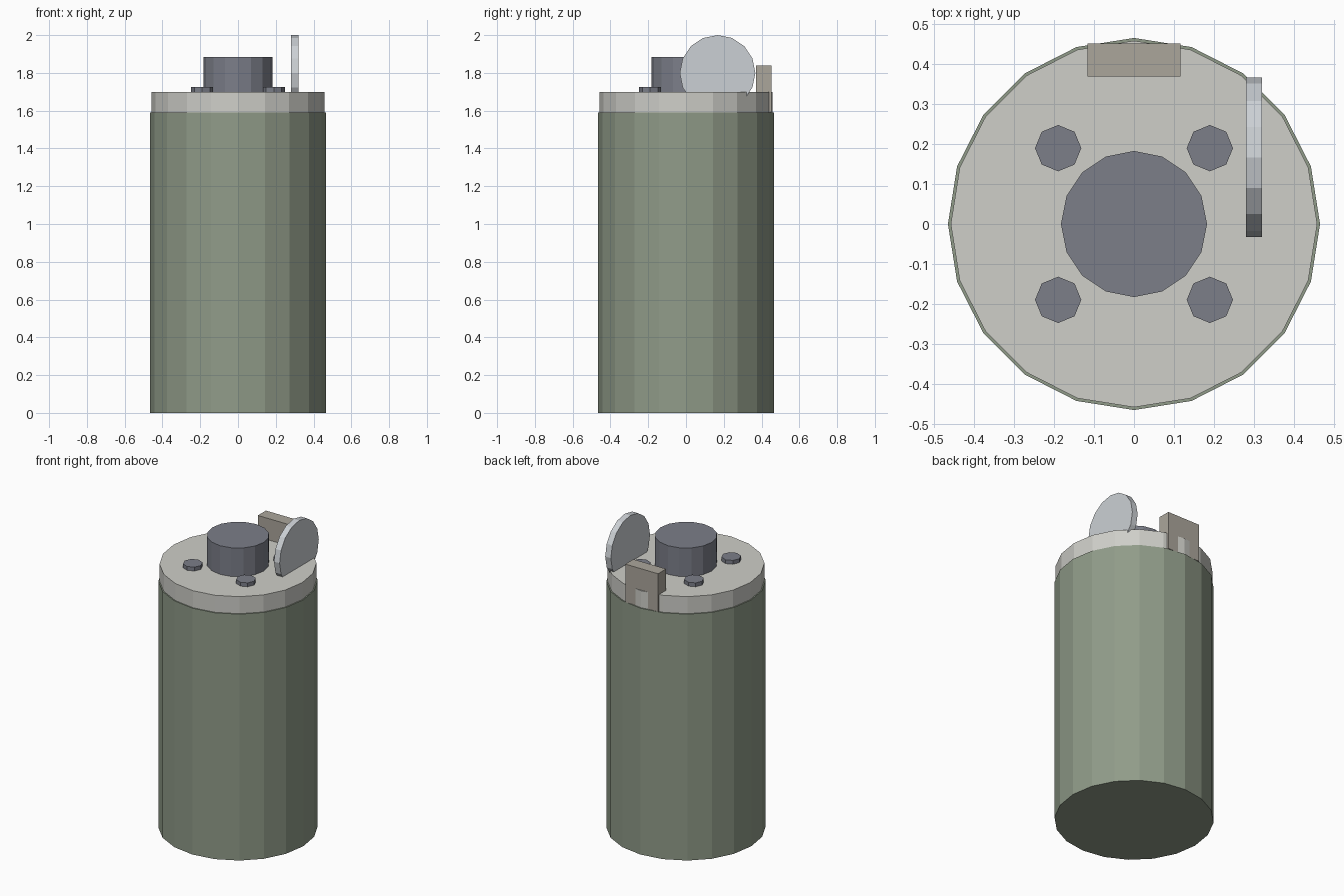
import bpy
from math import pi

if "Cube" in bpy.data.objects:
    bpy.data.objects.remove(bpy.data.objects["Cube"])


def material(name, rgb):
    m = bpy.data.materials.new(name)
    m.diffuse_color = (*rgb, 1)
    m.use_nodes = True
    m.node_tree.nodes["Principled BSDF"].inputs["Base Color"].default_value = m.diffuse_color
    return m


GREEN = material("green_paint", (0.28, 0.33, 0.25))
CAP = material("pale_cap", (0.62, 0.62, 0.58))
STEEL = material("dark_steel", (0.20, 0.21, 0.25))
SILVER = material("silver", (0.60, 0.63, 0.66))
TAN = material("tan_metal", (0.41, 0.38, 0.33))


def cylinder(name, sides, r, depth, centre, mat, rot=(0, 0, 0)):
    bpy.ops.mesh.primitive_cylinder_add(vertices=sides, radius=r, depth=depth,
                                        location=centre, rotation=rot)
    o = bpy.context.object
    o.name = name
    o.data.materials.append(mat)
    return o


def upright(name, sides, r, z0, z1, mat, x=0, y=0):
    return cylinder(name, sides, r, z1 - z0, (x, y, (z0 + z1) / 2), mat)


def box(name, lo, hi, mat):
    bpy.ops.mesh.primitive_cube_add(size=1, location=[(a + b) / 2 for a, b in zip(lo, hi)])
    o = bpy.context.object
    o.name = name
    o.scale = [b - a for a, b in zip(lo, hi)]
    bpy.ops.object.transform_apply(location=False, rotation=False, scale=True)
    o.data.materials.append(mat)
    return o


# Canister body and lid
upright("body", 20, 0.466, 0, 1.59, GREEN)
upright("lid", 20, 0.459, 1.59, 1.70, CAP)

# Central neck and four bolts
upright("neck", 16, 0.183, 1.70, 1.885, STEEL)
for i, (sx, sy) in enumerate([(1, 1), (-1, 1), (-1, -1), (1, -1)]):
    upright(f"bolt_{i + 1}", 8, 0.058, 1.68, 1.725, STEEL, 0.19 * sx, 0.19 * sy)

# Upright pull disc, partly sunk in the lid
cylinder("pull_disc", 16, 0.2, 0.04, (0.30, 0.167, 1.80), SILVER, (0, pi / 2, 0))

# Lever block at the back and its long strip down the body
box("lever_block", (-0.117, 0.37, 1.592), (0.117, 0.452, 1.838), TAN)
box("lever_strip", (-0.117, 0.425, 0.375), (0.117, 0.4465, 1.60), TAN)
